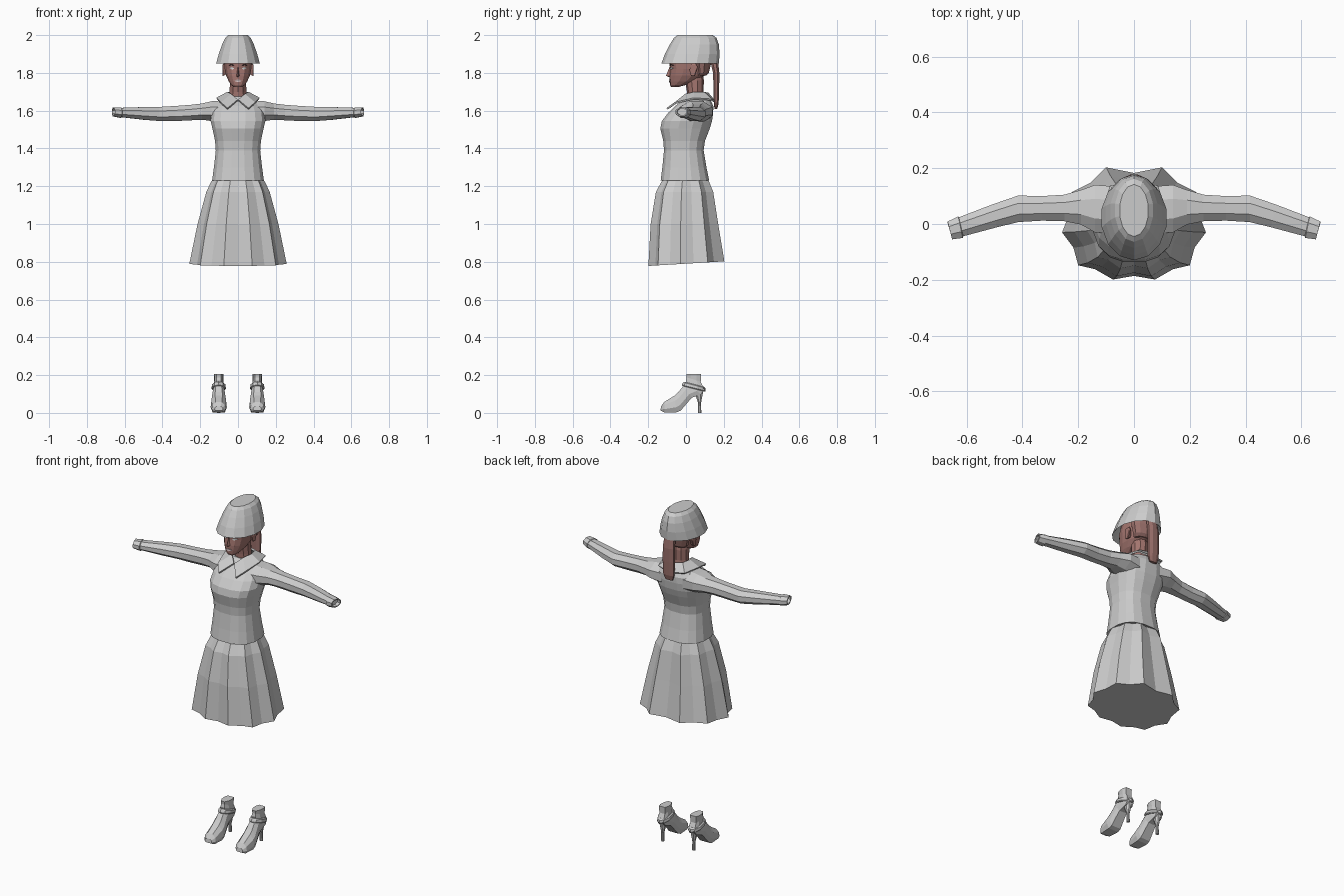
import bpy, bmesh, math
from mathutils import Vector


def material(name, rgb):
    m = bpy.data.materials.new(name)
    m.diffuse_color = (*rgb, 1)
    return m


GREY = material("grey_cloth", (0.6, 0.6, 0.6))
SKIN = material("skin", (0.37, 0.18, 0.16))
HAIR = material("hair", (0.33, 0.165, 0.15))
WHITE = material("eye_white", (0.8, 0.8, 0.8))
LIP = material("pale_lip", (0.62, 0.5, 0.5))
DARK = material("dark_brow", (0.05, 0.03, 0.03))


def loft(name, rings, mat, cap_start=True, cap_end=True, closed=True):
    """Skin a list of equal-length point rings."""
    bm = bmesh.new()
    vs = [[bm.verts.new(p) for p in r] for r in rings]
    n = len(rings[0])
    for a, b in zip(vs, vs[1:]):
        for i in range(n if closed else n - 1):
            j = (i + 1) % n
            bm.faces.new((a[i], a[j], b[j], b[i]))
    for ring, cap in ((vs[0], cap_start), (vs[-1], cap_end)):
        if cap:
            c = bm.verts.new(sum((v.co for v in ring), Vector()) / n)
            for i in range(n):
                bm.faces.new((ring[i], ring[(i + 1) % n], c))
    bmesh.ops.recalc_face_normals(bm, faces=bm.faces[:])
    me = bpy.data.meshes.new(name)
    bm.to_mesh(me)
    bm.free()
    me.materials.append(mat)
    ob = bpy.data.objects.new(name, me)
    bpy.context.collection.objects.link(ob)
    return ob


def spow(v, p):
    return math.copysign(abs(v) ** p, v)


def oval(z, hx, yf, yb, n=14, p=1.0, cx=0):
    """Horizontal ring with half width hx reaching from yf to yb."""
    pts = []
    for i in range(n):
        a = 2 * math.pi * (i + 0.5) / n
        pts.append((cx + hx * spow(math.cos(a), p) / math.cos(math.pi / n) ** p * 0.98,
                    (yf + yb) / 2 + (yb - yf) / 2 * spow(math.sin(a), p), z))
    return pts


def ovals(name, rows, mat, **kw):
    return loft(name, [oval(*r, **kw) for r in rows], mat)


# Pleated skirt: half hem outline, mirrored and scaled up to the waist
half = [(0, -.186), (.075, -.199), (.14, -.162), (.2, -.148), (.217, -.085),
        (.258, -.03), (.23, .04), (.222, .115), (.155, .148), (.1, .203), (0, .183)]
hem = half + [(-x, y) for x, y in half[-2:0:-1]]
rings = []
for z, sx, sf, sb in ((.79, 1, 1, 1), (1.0, .83, .94, .84), (1.17, .65, .8, .71),
                      (1.225, .55, .65, .6), (1.25, .45, .55, .5)):
    rings.append([(x * sx, y * (sf if y < 0 else sb), z + (0.06 * y if z < .8 else 0))
                  for x, y in hem])
loft("skirt", rings, GREY)

# Fitted jacket body
ovals("jacket_body", [
    (1.235, .128, -.122, .112), (1.23, .140, -.136, .125), (1.30, .130, -.127, .110),
    (1.39, .120, -.118, .095), (1.44, .124, -.122, .102), (1.505, .138, -.138, .128),
    (1.545, .148, -.130, .140), (1.59, .145, -.095, .146), (1.625, .130, -.058, .146),
    (1.655, .095, -.018, .132), (1.675, .055, .005, .10)], GREY, n=16, p=.8)


# Sleeves with cuff step and recessed opening
def sleeve_ring(s, x, y0, y1, z0, z1, tilt):
    pts = []
    for i in range(8):
        a = math.pi * (i + .5) / 4
        u, v = math.cos(a) / .924, math.sin(a) / .924
        pts.append((s * (x + u * tilt), (y0 + y1) / 2 + u * (y1 - y0) / 2,
                    (z0 + z1) / 2 + v * (z1 - z0) / 2))
    return pts


arm = [(.07, -.035, .135, 1.53, 1.655, 0), (.14, -.03, .14, 1.545, 1.65, 0),
       (.19, -.002, .122, 1.552, 1.638, 0), (.25, .01, .105, 1.549, 1.631, 0),
       (.33, .012, .10, 1.545, 1.625, 0), (.415, .007, .102, 1.545, 1.62, 0),
       (.50, -.012, .07, 1.552, 1.619, .008), (.62, -.044, .024, 1.566, 1.615, .008),
       (.622, -.05, .027, 1.562, 1.618, .008), (.66, -.055, .009, 1.57, 1.617, .008),
       (.66, -.048, .002, 1.576, 1.611, .008), (.64, -.044, .005, 1.576, 1.611, .008)]

# Collar: neckline and falling outer edge, one half each
inner = [(.002, -.034, 1.655), (.035, -.002, 1.685), (.055, .045, 1.695),
         (.045, .095, 1.695), (0, .115, 1.692)]
outer = [(.055, -.100, 1.61), (.09, -.058, 1.64), (.112, .04, 1.664),
         (.085, .135, 1.658), (0, .152, 1.648)]

# Shoe rings: lower point (y, z), upper point (y, z), half width
shoe = [(-.135, .012, -.132, .035, .022), (-.115, .003, -.115, .058, .037),
        (-.05, .003, -.06, .092, .043), (-.028, .012, -.04, .11, .041),
        (.03, .08, -.012, .145, .033), (.08, .098, .003, .16, .03),
        (.097, .125, .0, .172, .028), (.078, .165, .004, .188, .024),
        (.08, .205, .002, .205, .026)]


def shoe_ring(cx, y0, z0, y1, z1, w):
    return [(cx + w * a, y0 + (y1 - y0) * t, z0 + (z1 - z0) * t) for a, t in
            ((-.75, 0), (.75, 0), (1, .3), (.9, .7), (.45, 1), (-.45, 1), (-.9, .7), (-1, .3))]


for side, s in (("right", 1), ("left", -1)):
    loft(side + "_sleeve", [sleeve_ring(s, *r) for r in arm], GREY)
    collar = loft(side + "_collar", [[(s * x, y, z) for x, y, z in row]
                                     for row in (inner, outer)], GREY, False, False, False)
    sol = collar.modifiers.new("thickness", 'SOLIDIFY')
    sol.thickness, sol.offset = .01, 0
    cx = s * .102
    loft(side + "_shoe", [shoe_ring(cx, *r) for r in shoe], GREY)
    # Slim heel and ankle strap
    ovals(side + "_heel", [(0, .009, .064, .082), (.05, .008, .064, .08),
                           (.09, .016, .05, .088), (.12, .024, .035, .095)],
          GREY, n=8, cx=cx)
    loft(side + "_ankle_strap", [
        [(x, y, z - .25 * (y - .05)) for x, y, z in oval(zz, w, a, b, n=10, cx=cx)]
        for zz, w, a, b in ((.125, .034, -.018, .1), (.13, .038, -.022, .104),
                            (.145, .036, -.015, .102), (.15, .03, -.01, .095))], GREY)
    # Ear
    loft(side + "_ear", [[(s * x, .04 + u * w, 1.815 + v * h) for u, v in
                          ((-.6, -1), (.3, -1), (1, .3), (.8, 1), (-.6, 1), (-1, 0))]
                         for x, w, h in ((.06, .014, .022), (.08, .022, .032), (.083, .017, .026))],
         SKIN)

# Head and neck
ovals("neck", [(1.64, .05, .01, .10), (1.70, .045, .005, .092), (1.76, .044, -.005, .095),
               (1.79, .045, -.02, .09)], SKIN, n=10)
head = ovals("head", [
    (1.724, .02, -.078, -.045), (1.735, .036, -.084, -.005), (1.755, .05, -.087, .05),
    (1.785, .064, -.088, .098), (1.82, .072, -.084, .115), (1.85, .075, -.088, .125),
    (1.90, .070, -.07, .125), (1.93, .05, -.04, .10)], SKIN, p=.85)
loft("nose", [[(-w, y1, z), (0, y0, z), (w, y1, z)] for z, w, y0, y1 in
              ((1.776, .012, -.085, -.07), (1.784, .014, -.106, -.07),
               (1.81, .009, -.096, -.07), (1.835, .006, -.086, -.07))], SKIN)

# Hair shell at the back of the head, and the ponytail
ovals("back_hair", [(1.785, .055, .04, .108), (1.80, .068, .045, .122),
                    (1.85, .08, .035, .135), (1.91, .078, .03, .135)], HAIR, n=12)
ovals("ponytail", [(1.61, .024, .15, .166), (1.64, .034, .146, .174),
                   (1.72, .037, .144, .177), (1.80, .036, .142, .178),
                   (1.87, .03, .125, .17), (1.89, .02, .12, .15)], HAIR, n=8)

# Face details laid onto the head surface
bpy.context.view_layer.update()


def face_plate(name, outline, mat):
    pts = []
    for x, z in outline:
        hit, loc, nor, _ = head.ray_cast(Vector((x, -1, z)), Vector((0, 1, 0)))
        pts.append(Vector((x, loc.y if hit else -.06, z)))
    loft(name, [[p + Vector((0, d, 0)) for p in pts] for d in (.003, -.004)], mat)


for side, s in (("right", 1), ("left", -1)):
    face_plate(side + "_eye", [(s * x, z) for x, z in
               ((.018, 1.823), (.03, 1.818), (.046, 1.824), (.034, 1.832))], WHITE)
    face_plate(side + "_brow", [(s * x, z) for x, z in
               ((.014, 1.838), (.05, 1.84), (.034, 1.846))], DARK)
face_plate("lips", [(-.02, 1.757), (0, 1.75), (.02, 1.757), (.008, 1.764), (-.008, 1.764)], LIP)

# Bucket hat with hollow underside
ovals("hat", [
    (1.93, .072, -.05, .13), (1.865, .105, -.115, .158), (1.85, .118, -.13, .174),
    (1.90, .104, -.112, .178), (1.95, .086, -.086, .174), (1.985, .069, -.064, .162),
    (2.0, .052, -.045, .142)], GREY, n=14)
